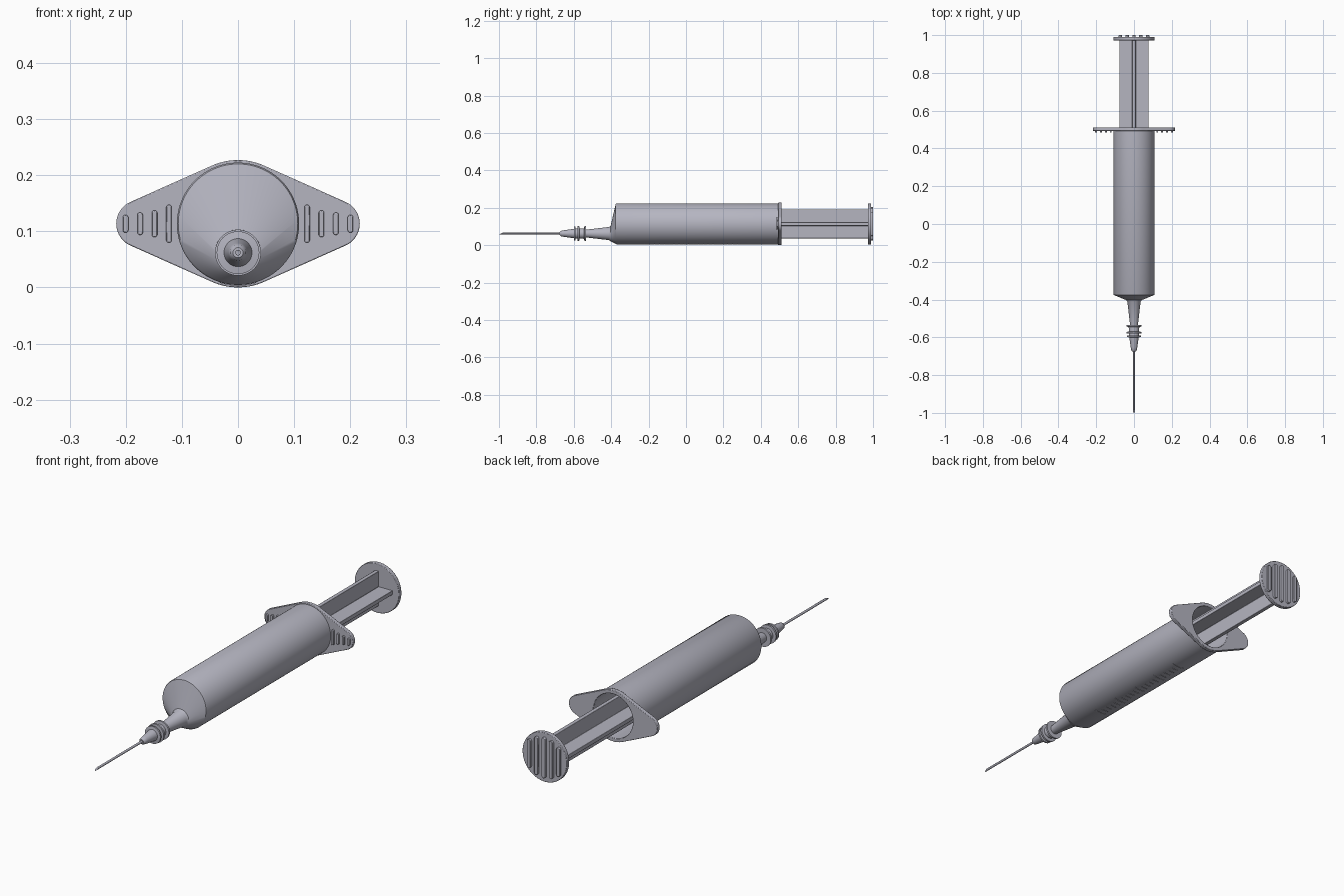
import bpy, bmesh, math
from math import sin, cos, pi, radians

cube = bpy.data.objects.get("Cube")
if cube:
    bpy.data.objects.remove(cube)

AXIS = 0.1135    # height of the barrel axis
TIP = 0.062      # height of the off-centre nozzle axis

grey = bpy.data.materials.new("pale grey plastic")
grey.use_nodes = True
colour = (0.46, 0.46, 0.53, 1)
grey.diffuse_color = colour
grey.node_tree.nodes["Principled BSDF"].inputs["Base Color"].default_value = colour


def loft(name, loops, caps=(True, True), closed=False, bevel=0, angle=35):
    """Skin a list of equal-length point loops into one object."""
    bm = bmesh.new()
    rows = [[bm.verts.new(p) for p in loop] for loop in loops]
    n = len(rows[0])
    pairs = list(zip(rows, rows[1:]))
    if closed:
        pairs.append((rows[-1], rows[0]))
    for a, b in pairs:
        for i in range(n):
            j = (i + 1) % n
            bm.faces.new((a[i], a[j], b[j], b[i]))
    if not closed:
        if caps[0]:
            bm.faces.new(rows[0])
        if caps[1]:
            bm.faces.new(rows[-1])
    bmesh.ops.recalc_face_normals(bm, faces=bm.faces)
    mesh = bpy.data.meshes.new(name)
    bm.to_mesh(mesh)
    bm.free()
    mesh.materials.append(grey)
    ob = bpy.data.objects.new(name, mesh)
    bpy.context.collection.objects.link(ob)
    if bevel:
        mod = ob.modifiers.new("soft edges", 'BEVEL')
        mod.width = bevel
        mod.segments = 2
        mod.limit_method = 'ANGLE'
    bpy.ops.object.select_all(action='DESELECT')
    ob.select_set(True)
    bpy.context.view_layer.objects.active = ob
    bpy.ops.object.shade_smooth_by_angle(angle=radians(angle))
    return ob


def circle(y, z, r, n=64):
    return [(r * cos(2 * pi * i / n), y, z + r * sin(2 * pi * i / n)) for i in range(n)]


def turned(name, z, profile, n=48, **kw):
    return loft(name, [circle(y, z, r, n) for y, r in profile], **kw)


def at_depth(outline, y):
    return [(x, y, AXIS + z) for x, z in outline]


def pill(name, x, half_w, half_h, y0, y1):
    """Upright rounded grip ridge."""
    outline = []
    for i in range(16):
        a = 2 * pi * (i + 0.5) / 16
        shift = (half_h - half_w) * (1 if sin(a) > 0 else -1)
        outline.append((x + half_w * cos(a), shift + half_w * sin(a)))
    loft(name, [at_depth(outline, y0), at_depth(outline, y1)], bevel=0.0015)


# Hollow barrel, sloping shoulder and tapered nozzle
barrel = [(-0.355, AXIS, 0.097), (0.505, AXIS, 0.097), (0.505, AXIS, 0.109),
          (-0.371, AXIS, 0.109), (-0.376, AXIS, 0.1065), (-0.403, TIP, 0.041),
          (-0.412, TIP, 0.035), (-0.55, TIP, 0.019)]
loft("barrel", [circle(*ring, n=96) for ring in barrel])

# Finger flange: a hull of one large and two small circles, with a round hole
R, END, SMALL = 0.1135, 0.1745, 0.0425
lean = math.acos((R - SMALL) / END)
lean = pi / 2 - math.asin((R - SMALL) / END)
quarter = [(END + SMALL * cos(lean * i / 10), SMALL * sin(lean * i / 10)) for i in range(11)]
start, stop = quarter[-1], (R * cos(lean), R * sin(lean))
quarter += [(start[0] + (stop[0] - start[0]) * i / 10,
             start[1] + (stop[1] - start[1]) * i / 10) for i in range(1, 10)]
quarter += [(R * cos(a), R * sin(a)) for a in
            [lean + (pi / 2 - lean) * i / 8 for i in range(9)]]
upper = quarter + [(-x, z) for x, z in quarter[-2::-1]]
outer = upper + [(x, -z) for x, z in upper[-2:0:-1]]
inner = [(0.097 * x / math.hypot(x, z), 0.097 * z / math.hypot(x, z)) for x, z in outer]
loft("finger_flange", [at_depth(inner, 0.493), at_depth(outer, 0.493),
                       at_depth(outer, 0.511), at_depth(inner, 0.511)],
     closed=True, bevel=0.002)

# Grip ridges on the front of the flange
for side, label in ((1, "left"), (-1, "right")):
    for k, half in enumerate((0.034, 0.024, 0.02, 0.016)):
        pill(f"flange_ridge_{label}_{k + 1}", side * (0.123 + 0.0258 * k),
             0.005, half, 0.484, 0.497)

# Plunger: cross-shaped rod, piston and thumb plate
T, W = 0.009, 0.077
cross = [(W, -T), (W, T), (T, T), (T, W), (-T, W), (-T, T),
         (-W, T), (-W, -T), (-T, -T), (-T, -W), (T, -W), (T, -T)]
loft("plunger_rod", [at_depth(cross, 0.07), at_depth(cross, 0.978)], bevel=0.002)
turned("piston", AXIS, [(-0.01, 0.02), (0.02, 0.094), (0.03, 0.0965), (0.04, 0.09),
                        (0.06, 0.09), (0.07, 0.0965), (0.08, 0.0965)])
turned("thumb_plate", AXIS, [(0.972, 0.109), (0.99, 0.109)], n=96, bevel=0.002)
for k in range(-2, 3):
    pill(f"thumb_ridge_{k + 3}", k * 0.036, 0.009,
         (0.09, 0.084, 0.064)[abs(k)], 0.985, 1.0)

# Needle hub with collars, and the needle
hub = [(-0.535, 0.021), (-0.535, 0.041), (-0.543, 0.041), (-0.545, 0.028),
       (-0.57, 0.027), (-0.571, 0.041), (-0.579, 0.041), (-0.58, 0.027),
       (-0.59, 0.027), (-0.591, 0.038), (-0.598, 0.038), (-0.6, 0.025),
       (-0.655, 0.017), (-0.67, 0.014), (-0.675, 0.009)]
turned("needle_hub", TIP, hub)
slanted = [(x, -0.99 + 2 * (z - TIP), z) for x, y, z in circle(0, TIP, 0.005, 16)]
loft("needle", [circle(-0.66, TIP, 0.005, 16), slanted])

# Raised measuring marks curved around the underside of the barrel
for k in range(21):
    y = -0.22 + 0.026 * k
    spread = 0.3 if k % 5 == 0 else 0.14
    loops = []
    for i in range(7):
        a = -pi / 2 + spread * (i / 3 - 1)
        loops.append([(r * cos(a), y + d, AXIS + r * sin(a))
                      for r, d in ((0.107, -0.002), (0.1105, -0.002),
                                   (0.1105, 0.002), (0.107, 0.002))])
    loft(f"measuring_mark_{k + 1}", loops)
